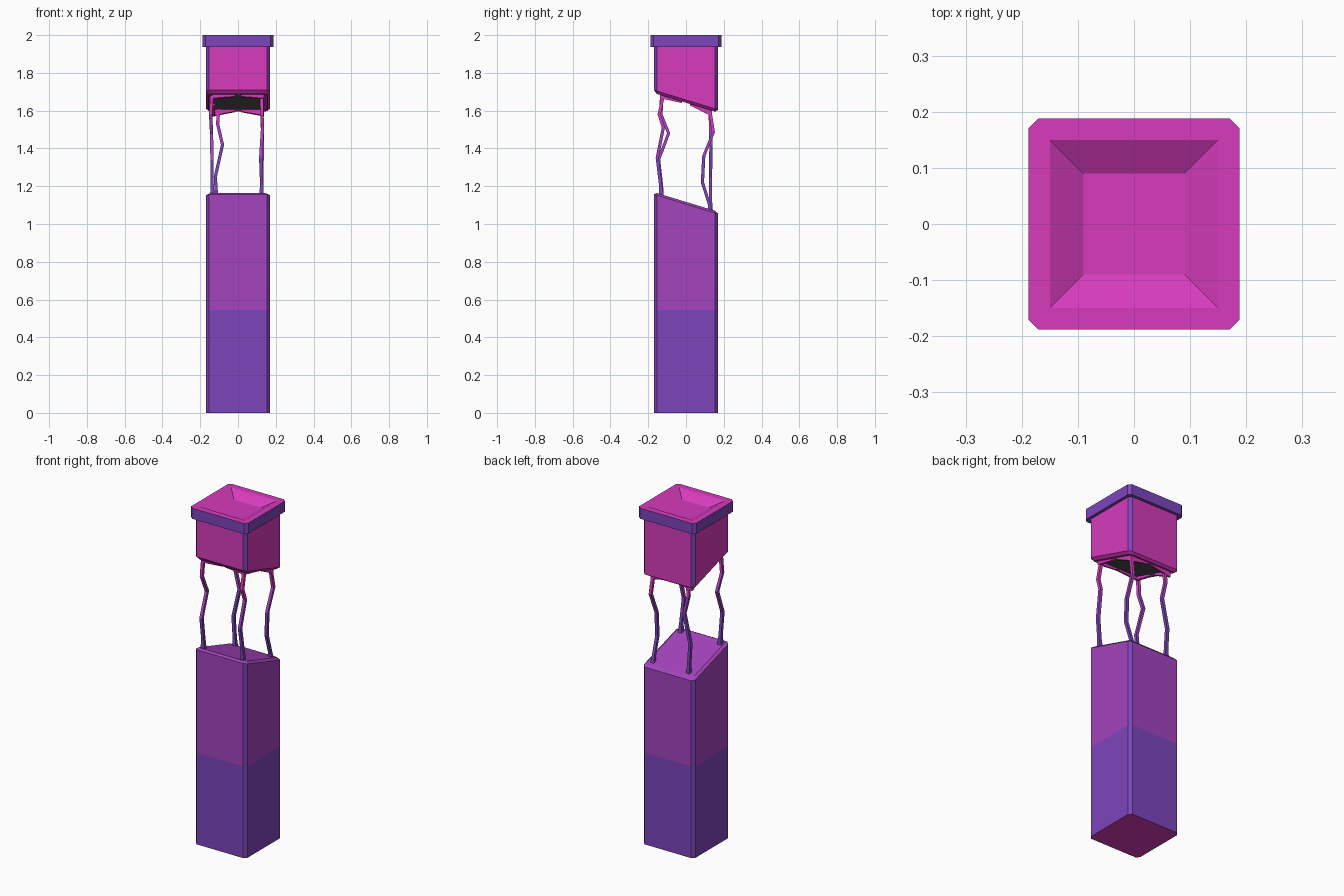
import bpy, bmesh, math
from mathutils import Vector

if "Cube" in bpy.data.objects:
    bpy.data.objects.remove(bpy.data.objects["Cube"])


def material(name, rgb):
    m = bpy.data.materials.new(name)
    m.diffuse_color = (*rgb, 1.0)
    m.use_nodes = True
    m.node_tree.nodes["Principled BSDF"].inputs["Base Color"].default_value = m.diffuse_color
    return m


MATS = [material("violet", (0.205, 0.060, 0.500)),
        material("purple", (0.370, 0.057, 0.510)),
        material("pink", (0.670, 0.044, 0.500)),
        material("dark_grey", (0.09, 0.09, 0.09))]
VIOLET, PURPLE, PINK, GREY = range(4)


def finish(name, bm):
    bmesh.ops.remove_doubles(bm, verts=bm.verts[:], dist=1e-5)
    bmesh.ops.recalc_face_normals(bm, faces=bm.faces[:])
    mesh = bpy.data.meshes.new(name)
    bm.to_mesh(mesh)
    bm.free()
    for m in MATS:
        mesh.materials.append(m)
    obj = bpy.data.objects.new(name, mesh)
    bpy.context.collection.objects.link(obj)
    return obj


def octagon(h, c):
    """Square of half width h with corners cut by c; odd sides are the cuts."""
    k = h - c
    return [(-k, -h), (k, -h), (h, -k), (h, k), (k, h), (-k, h), (-h, k), (-h, -k)]


def stack(name, rings, bands, bottom, top):
    """rings: (half width, cut, height, slope along y); bands: (side, corner) materials."""
    bm = bmesh.new()
    loops = [[bm.verts.new((x, y, z + s * y)) for x, y in octagon(h, c)]
             for h, c, z, s in rings]
    for (a, b), mats in zip(zip(loops, loops[1:]), bands):
        for i in range(8):
            j = (i + 1) % 8
            bm.faces.new((a[i], a[j], b[j], b[i])).material_index = mats[i % 2]
    bm.faces.new(loops[0][::-1]).material_index = bottom
    bm.faces.new(loops[-1]).material_index = top
    return finish(name, bm)


SLOPE = -0.305

# lower post with slanted cut top
stack("lower_post",
      [(0.17, 0.017, 0, 0), (0.17, 0.017, 0.545, 0),
       (0.17, 0.017, 1.105, SLOPE), (0.155, 0.014, 1.117, SLOPE)],
      [(VIOLET, VIOLET), (PURPLE, VIOLET), (PURPLE, PURPLE)], PINK, PURPLE)

# upper block with slanted underside and dark hollow
stack("upper_block",
      [(0.118, 0.01, 1.645, SLOPE), (0.155, 0.014, 1.642, SLOPE),
       (0.17, 0.017, 1.657, SLOPE), (0.17, 0.017, 1.94, 0)],
      [(PINK, PINK), (PINK, PINK), (PINK, VIOLET)], GREY, PINK)

# cap with shallow square dish
stack("cap",
      [(0.188, 0.017, 1.937, 0), (0.188, 0.017, 2.0, 0),
       (0.15, 0, 2.0, 0), (0.09, 0, 1.966, 0)],
      [(VIOLET, VIOLET), (PINK, PINK), (PINK, PINK)], VIOLET, PINK)


# crooked wires joining the two halves
def wire(name, path):
    bm = bmesh.new()
    rings = []
    for n, (x, y, z) in enumerate(path):
        r = 0.018 if n == 0 else 0.012
        rings.append([bm.verts.new((x + r * math.cos(t), y + r * math.sin(t), z))
                      for t in [math.pi / 4 + i * math.pi / 2 for i in range(4)]])
    for a, b in zip(rings, rings[1:]):
        for i in range(4):
            j = (i + 1) % 4
            f = bm.faces.new((a[i], a[j], b[j], b[i]))
            z = f.calc_center_median().z
            f.material_index = PINK if z > 1.53 else PURPLE if z > 1.38 else VIOLET
    bm.faces.new(rings[0][::-1])
    bm.faces.new(rings[-1]).material_index = PINK
    finish(name, bm)


wire("wire_front_left", [(-.135, -.13, 1.14), (-.137, -.13, 1.21), (-.138, -.145, 1.34),
                         (-.14, -.092, 1.48), (-.145, -.132, 1.58), (-.138, -.13, 1.68)])
wire("wire_front_right", [(.125, -.13, 1.14), (.125, -.135, 1.21), (.12, -.152, 1.35),
                          (.13, -.12, 1.51), (.127, -.142, 1.58), (.125, -.12, 1.68)])
wire("wire_back_right", [(.125, .13, 1.06), (.125, .125, 1.10), (.127, .087, 1.22),
                         (.128, .094, 1.36), (.13, .145, 1.485), (.125, .125, 1.61)])
wire("wire_back_left", [(-.11, .13, 1.06), (-.112, .13, 1.12), (-.12, .13, 1.25),
                        (-.082, .132, 1.42), (-.108, .13, 1.53), (-.102, .125, 1.61)])


# thin webs tapering from each wire along the underside rim
def web(name, start, end, drop, thick):
    bm = bmesh.new()
    start, end = Vector(start), Vector(end)
    tri = [start, end, end - Vector((0, 0, 0.012)), start - Vector((0, 0, drop))]
    a = [bm.verts.new(p) for p in tri]
    b = [bm.verts.new(p + Vector(thick)) for p in tri]
    bm.faces.new(a)
    bm.faces.new(b[::-1])
    for i in range(4):
        j = (i + 1) % 4
        bm.faces.new((a[i], b[i], b[j], a[j]))
    for f in bm.faces:
        f.material_index = PINK
    finish(name, bm)


def under(x, y):
    return (x, y, 1.646 + SLOPE * y)


for sx, xn in ((-1, "left"), (1, "right")):
    for sy, yn in ((-1, "front"), (1, "back")):
        drop = 0.035 if sy > 0 else 0.022
        corner = under(0.137 * sx, 0.137 * sy)
        web(f"web_{yn}_{xn}_across", corner, under(0.015 * sx, 0.137 * sy),
            drop, (0, -0.015 * sy, 0.015 * 0.305 * sy))
        web(f"web_{yn}_{xn}_along", corner, under(0.137 * sx, 0.02 * sy),
            drop, (-0.015 * sx, 0, 0))
